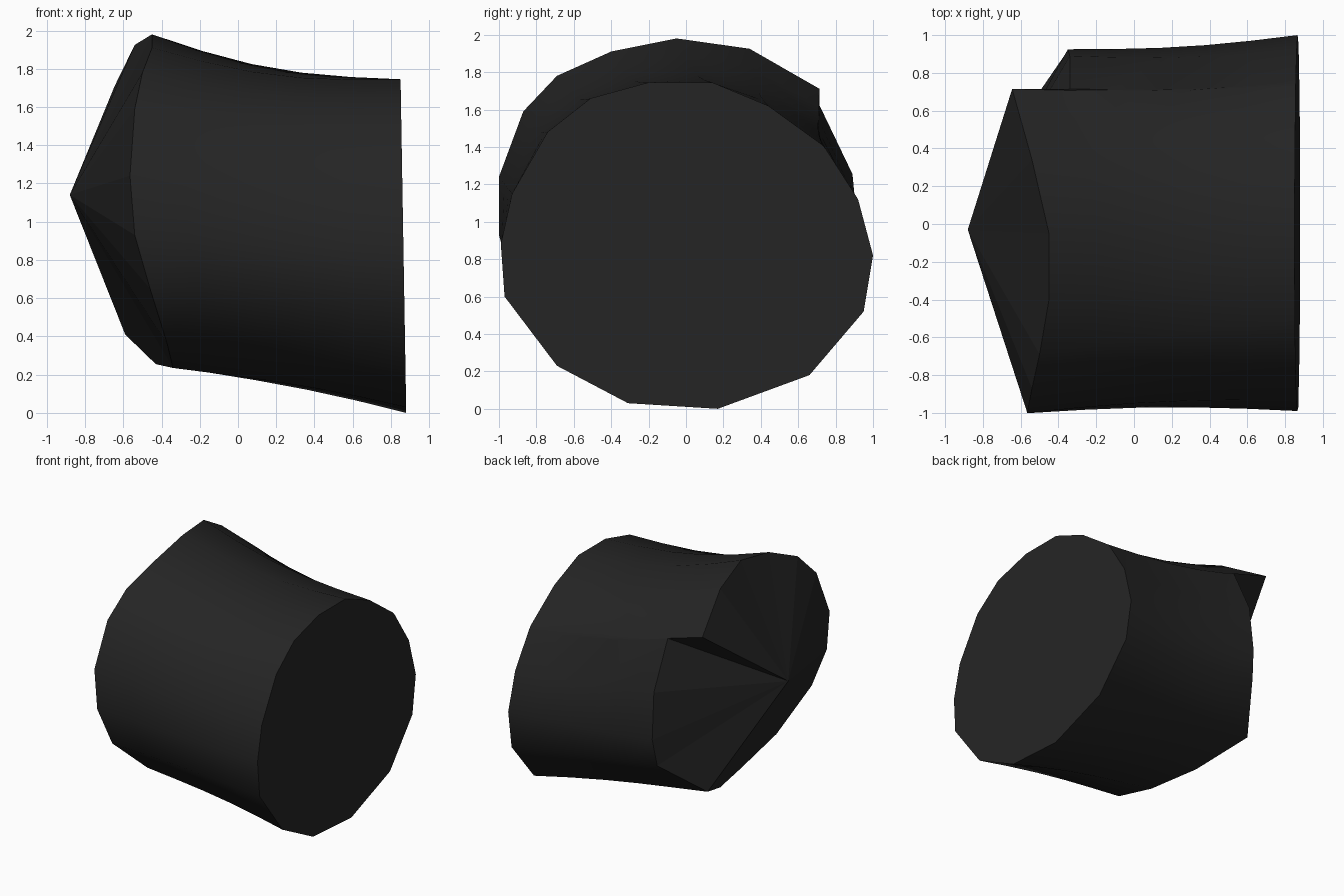
import bpy, bmesh, math
from mathutils import Vector

if "Cube" in bpy.data.objects:
    bpy.data.objects.remove(bpy.data.objects["Cube"])

# Irregular rim around the pointed end (x, y, z), starting at the top, with a notch
tip_rim = [(-.45, -.05, 1.98), (-.54, .34, 1.925), (-.645, .715, 1.71), (-.34, .715, 1.62),
           (-.34, .89, 1.255), (-.35, .925, .895), (-.37, .89, .68), (-.59, .57, .41),
           (-.43, .185, .255), (-.34, -.21, .235), (-.37, -.61, .36), (-.46, -.925, .65),
           (-.54, -1, .93), (-.565, -1, 1.24), (-.54, -.87, 1.59), (-.50, -.69, 1.78),
           (-.45, -.40, 1.91)]
# Flat end outline (y, z), matched point for point
flat_rim = [(.14, 1.745), (.44, 1.62), (.73, 1.41), (.75, 1.385), (.92, 1.12), (1, .82),
            (.95, .52), (.66, .18), (.17, 0), (-.31, .03), (-.69, .23), (-.97, .6),
            (-.99, .88), (-.93, 1.15), (-.74, 1.48), (-.51, 1.66), (-.2, 1.745)]
APEX = (-.88, -.03, 1.14)
RINGS = 5

bm = bmesh.new()
rings = []
for i in range(RINGS + 1):
    t = i / RINGS
    pinch = math.sin(math.pi * t)          # the body narrows in the middle
    ring = []
    for a, (y, z) in zip(tip_rim, flat_rim):
        p = Vector(a).lerp(Vector((.88 - .017 * z, y, z)), t)
        p.y *= 1 - .025 * pinch
        p.z -= pinch * (.022 + .048 * (p.z - 1))
        ring.append(bm.verts.new(p))
    rings.append(ring)

# Body sides
n = len(tip_rim)
for r0, r1 in zip(rings, rings[1:]):
    for k in range(n):
        j = (k + 1) % n
        bm.faces.new((r0[k], r0[j], r1[j], r1[k])).smooth = True

# Flat end and pointed end
bm.faces.new(rings[-1])
apex = bm.verts.new(APEX)
for k in range(n):
    bm.faces.new((rings[0][(k + 1) % n], rings[0][k], apex))

bmesh.ops.recalc_face_normals(bm, faces=bm.faces[:])
for e in bm.edges:
    e.smooth = e.calc_face_angle(0) < math.radians(40)

mesh = bpy.data.meshes.new("stub_body")
bm.to_mesh(mesh)
bm.free()
mat = bpy.data.materials.new("charcoal")
mat.diffuse_color = (.018, .018, .018, 1)
mat.use_nodes = True
mat.node_tree.nodes["Principled BSDF"].inputs["Base Color"].default_value = mat.diffuse_color
mesh.materials.append(mat)
bpy.context.collection.objects.link(bpy.data.objects.new("stub_body", mesh))
